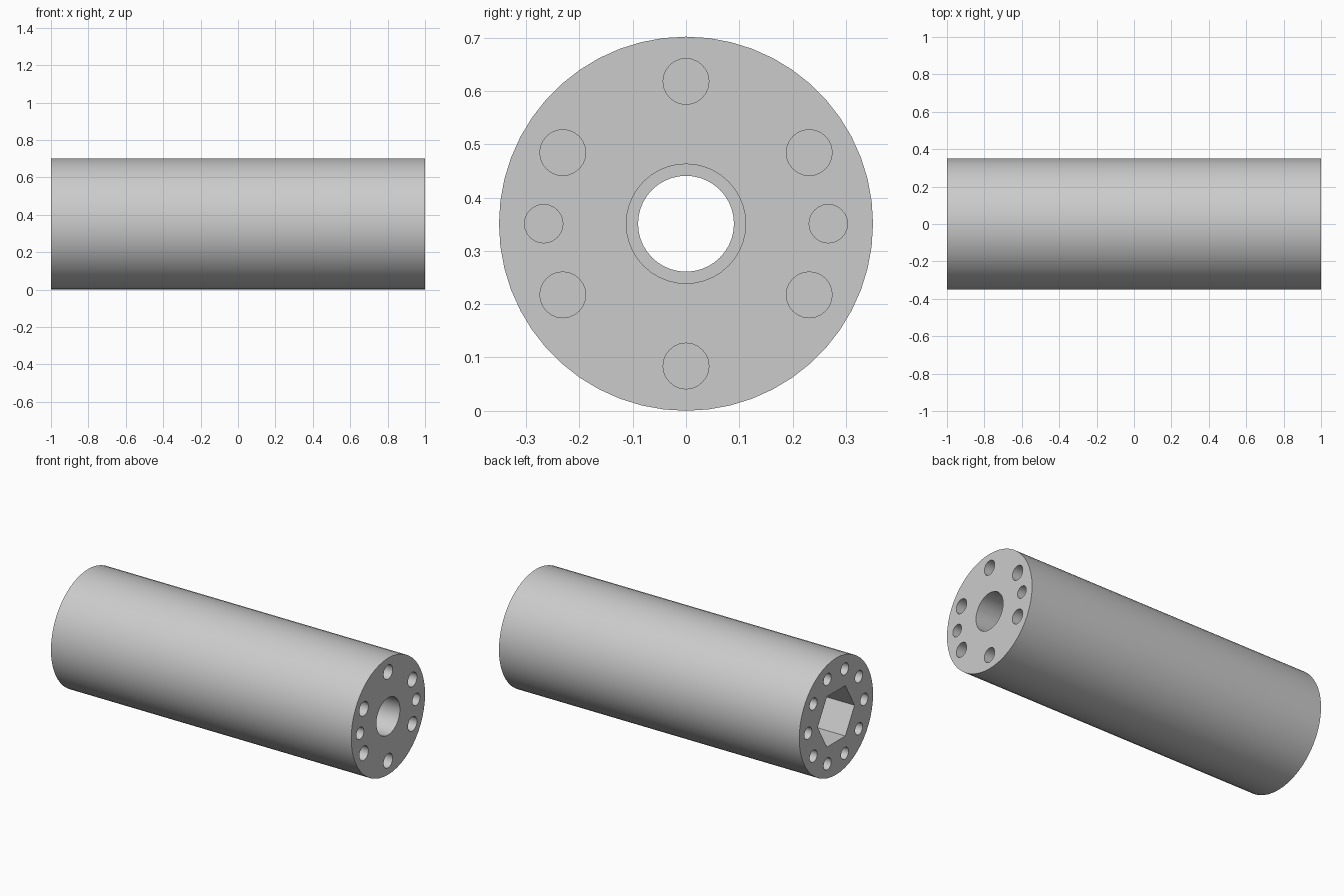
import bpy
from math import radians, cos, sin

cube = bpy.data.objects.get("Cube")
if cube:
    bpy.data.objects.remove(cube, do_unlink=True)

RADIUS = 0.351
PITCH = 0.267      # radius of the ring of screw holes
OVER = 0.05        # cutters stick out past the end faces

grey = bpy.data.materials.new("plain grey")
grey.use_nodes = True
colour = (0.6, 0.6, 0.6, 1)
grey.diffuse_color = colour
grey.node_tree.nodes["Principled BSDF"].inputs["Base Color"].default_value = colour


def rod(name, radius, x0, x1, y=0.0, z=0.0, sides=32):
    """Prism along x, with a corner pointing up."""
    bpy.ops.mesh.primitive_cylinder_add(
        vertices=sides, radius=radius, depth=x1 - x0,
        location=((x0 + x1) / 2, y, z + RADIUS), rotation=(0, radians(90), 0))
    ob = bpy.context.object
    ob.name = name
    # Bake the rotation, then make sure a corner is at the top
    bpy.ops.object.transform_apply(location=True, rotation=True, scale=True)
    return ob


def cut(target, cutter):
    cutter.hide_render = True
    mod = target.modifiers.new("cut", 'BOOLEAN')
    mod.operation = 'DIFFERENCE'
    mod.solver = 'EXACT'
    mod.object = cutter
    bpy.context.view_layer.objects.active = target
    bpy.ops.object.modifier_apply(modifier=mod.name)
    bpy.data.objects.remove(cutter, do_unlink=True)


def hole(target, end, angle, radius, depth):
    """Blind screw hole in the end face at x = end."""
    a = radians(angle)
    x0, x1 = sorted((end * (1 - depth), end * (1 + OVER)))
    cut(target, rod("hole_cutter", radius, x0, x1, PITCH * cos(a), PITCH * sin(a), 24))


# Cylindrical body
body = rod("spacer_body", RADIUS, -1, 1, sides=52)
body.data.materials.append(grey)

# Stepped central bore: narrow through hole, wide right bore, hex left socket
cut(body, rod("through_cutter", 0.09, -1 - OVER, 1 + OVER, sides=40))
cut(body, rod("bore_cutter", 0.112, 0.5, 1 + OVER, sides=40))
cut(body, rod("hex_cutter", 0.175, -1 - OVER, -0.5, sides=6))

# Right end: six large holes and two small ones
for i in range(6):
    hole(body, 1, 30 + 60 * i, 0.043, 0.3)
for angle in (0, 180):
    hole(body, 1, angle, 0.036, 0.3)

# Left end: ten small holes
for i in range(10):
    hole(body, -1, 36 * i, 0.036, 0.3)

# Smooth the round walls, keep the rims sharp
bpy.ops.object.select_all(action='DESELECT')
body.select_set(True)
bpy.context.view_layer.objects.active = body
bpy.ops.object.shade_smooth_by_angle(angle=radians(30))
